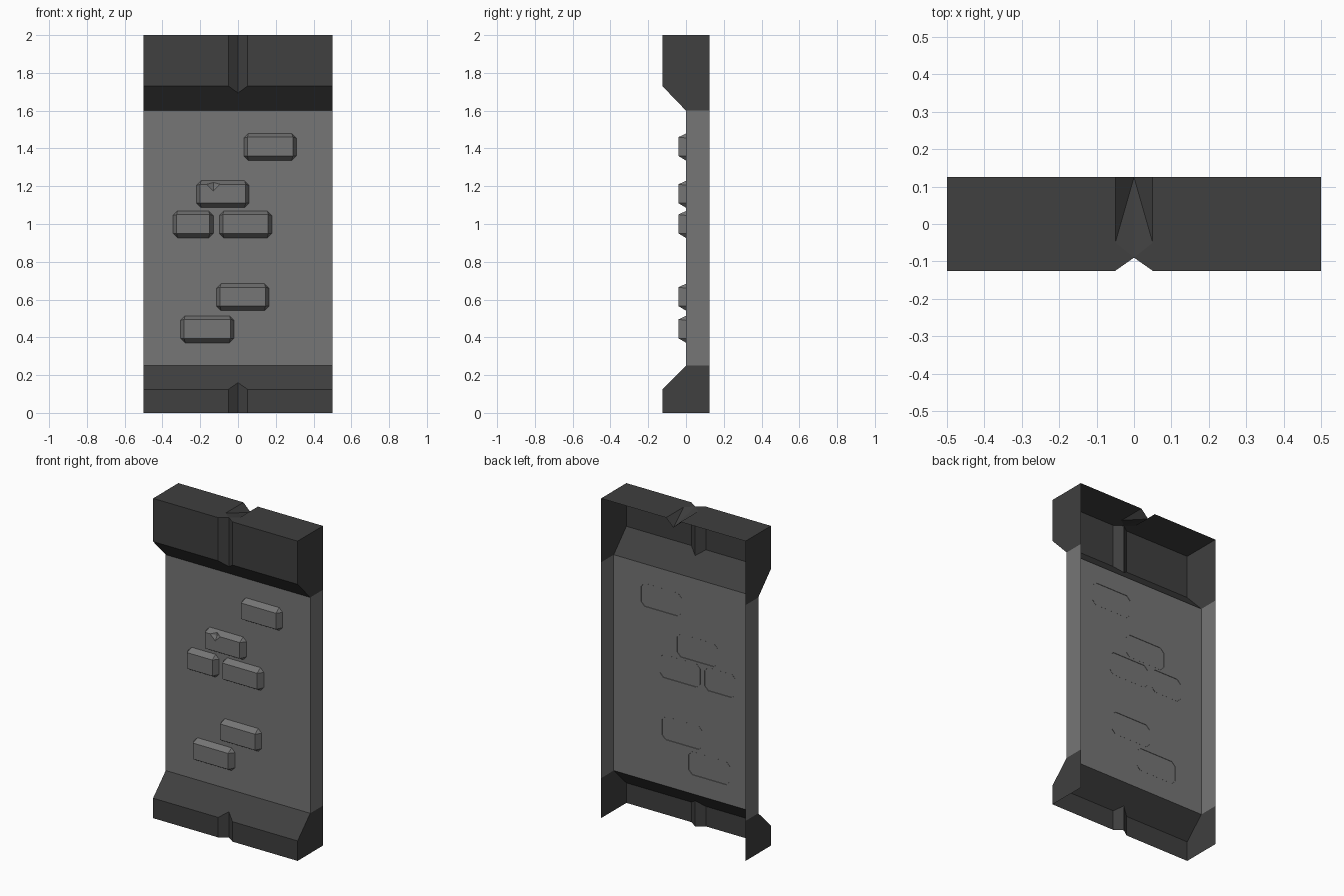
import bpy, bmesh

if "Cube" in bpy.data.objects:
    bpy.data.objects.remove(bpy.data.objects["Cube"])

B = 0.125            # half depth of the panel
D = 0.09             # y of the groove bottom (negated)


def material(name, v):
    m = bpy.data.materials.new(name)
    m.diffuse_color = (v, v, v, 1)
    m.use_nodes = True
    m.node_tree.nodes["Principled BSDF"].inputs["Base Color"].default_value = m.diffuse_color
    return m


DARK = material("dark_grey", 0.05)
MID = material("mid_grey", 0.18)


def make(name, faces, mat, outside):
    """Build a mesh from polygons, welding shared corners."""
    bm = bmesh.new()
    for f in faces:
        bm.faces.new([bm.verts.new(p) for p in f])
    bmesh.ops.remove_doubles(bm, verts=bm.verts, dist=1e-4)
    bmesh.ops.recalc_face_normals(bm, faces=bm.faces)
    # open shells: make sure the front faces outwards
    front = min(bm.faces, key=lambda f: f.calc_center_median().y)
    if front.normal.y > 0:
        bmesh.ops.reverse_faces(bm, faces=bm.faces)
    me = bpy.data.meshes.new(name)
    bm.to_mesh(me)
    bm.free()
    me.materials.append(mat)
    ob = bpy.data.objects.new(name, me)
    bpy.context.collection.objects.link(ob)
    return ob


def mirrored(faces):
    return faces + [[(-x, y, z) for x, y, z in reversed(f)] for f in faces]


def trim_front(z_end, z_bend, z_wall):
    """Left half of a trim: grooved front, chamfer and side."""
    slope = (z_wall - z_bend) / B
    cols = []
    for x, y in ((-0.5, -B), (-0.05, -B), (0, -D)):
        cols.append([(x, y, z_end), (x, y, z_wall + y * slope), (x, 0, z_wall)])
    faces = []
    for a, b in zip(cols, cols[1:]):
        for i in range(2):
            faces.append([a[i], b[i], b[i + 1], a[i + 1]])
    faces.append(cols[0] + [(-0.5, B, z_wall), (-0.5, B, z_end)])
    return faces


# bottom trim, open underneath and behind
make("bottom_trim", mirrored(trim_front(0, 0.125, 0.25)), DARK, True)

# top trim with capped top and a V groove that fades out toward the front
top = trim_front(2, 1.73, 1.6)
nose, low = (0, -D, 2), (0, B, 1.95)
rim_f, rim_b = (-0.05, -0.05, 2), (-0.05, B, 2)
top += [[(-0.5, -B, 2), (-0.05, -B, 2), nose, rim_f, rim_b, (-0.5, B, 2)],
        [rim_f, nose, low], [rim_f, low, rim_b]]
make("top_trim", mirrored(top), DARK, True)

# wall panel with side returns, open behind
make("wall_panel", [
    [(-0.5, 0, 0.25), (0.5, 0, 0.25), (0.5, 0, 1.6), (-0.5, 0, 1.6)],
    [(-0.5, B, 0.25), (-0.5, 0, 0.25), (-0.5, 0, 1.6), (-0.5, B, 1.6)],
    [(0.5, 0, 0.25), (0.5, B, 0.25), (0.5, B, 1.6), (0.5, 0, 1.6)]], MID, True)


def brick(name, x0, x1, z0, z1, chip=None):
    """Tapered brick: clipped-corner base, rectangular face, optional chip."""
    c, yb, yf = 0.025, 0.002, -0.04
    base = [(x, yb, z) for x, z in (
        (x0 + c, z0), (x1 - c, z0), (x1, z0 + c), (x1, z1 - c),
        (x1 - c, z1), (x0 + c, z1), (x0, z1 - c), (x0, z0 + c))]
    bl, br, tr, tl = [(x, yf, z) for x, z in (
        (x0 + 0.02, z0 + 0.025), (x1 - 0.02, z0 + 0.025),
        (x1 - 0.02, z1 - 0.02), (x0 + 0.02, z1 - 0.02))]
    corners = [bl, br, tr, tl]
    face, upper = [bl, br, tr], [tl]
    faces = []
    if chip is not None:
        zt = z1 - 0.02
        left, right = (chip - 0.035, yf, zt), (chip + 0.035, yf, zt)
        point, peak = (chip, yf, zt - 0.035), (chip, -0.019, z1 - 0.01)
        pit = (chip, -0.022, zt - 0.01)
        face += [right, point, left]
        upper += [left, peak, right]
        faces += [[left, point, pit], [point, right, pit],
                  [right, peak, pit], [peak, left, pit]]
    faces += [face + [tl], [base[4], base[5]] + upper + [tr]]
    for i in range(4):
        a, b = base[2 * i], base[2 * i + 1]
        if i != 2:
            faces.append([a, b, corners[(i + 1) % 4], corners[i]])
        faces.append([b, base[(2 * i + 2) % 8], corners[(i + 1) % 4]])
    make(name, faces, MID, True)


# raised bricks
bricks = [(0.03, 0.31, 1.335, 1.48), (-0.22, 0.06, 1.085, 1.23, -0.13),
          (-0.345, -0.13, 0.925, 1.07), (-0.10, 0.18, 0.925, 1.07),
          (-0.115, 0.165, 0.54, 0.685), (-0.305, -0.02, 0.37, 0.515)]
for n, spec in enumerate(bricks, 1):
    brick(f"brick_{n}", *spec)
